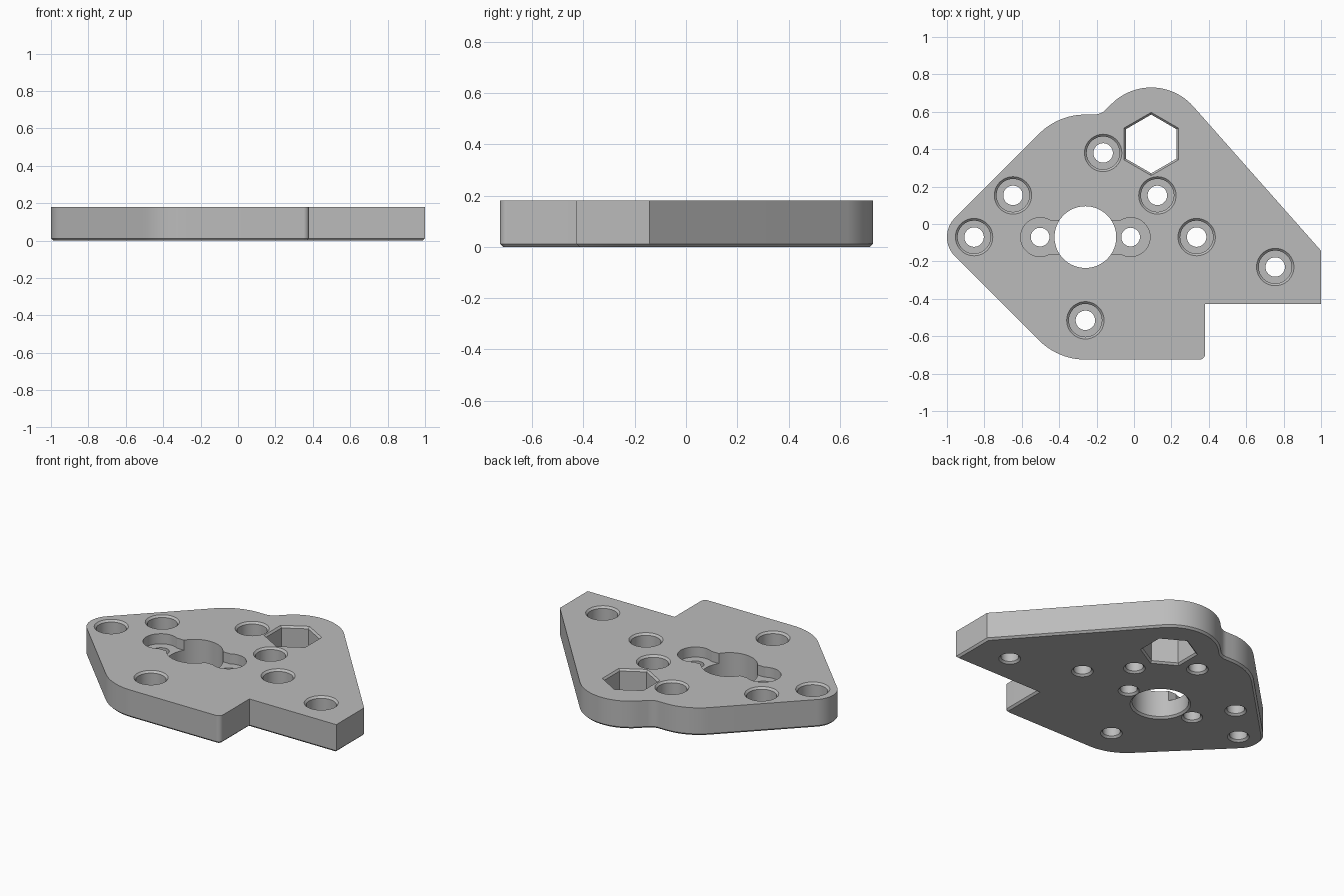
import bpy, bmesh
from math import cos, sin, pi, tau
from mathutils import Vector

default = bpy.data.objects.get("Cube")
if default:
    bpy.data.objects.remove(default)

THICK, CHAMFER = 0.18, 0.012

grey = bpy.data.materials.new("plain grey")
grey.use_nodes = True
grey.diffuse_color = (0.5, 0.5, 0.5, 1)
grey.node_tree.nodes["Principled BSDF"].inputs["Base Color"].default_value = (0.5, 0.5, 0.5, 1)


def make_object(name, bm):
    bmesh.ops.recalc_face_normals(bm, faces=bm.faces)
    mesh = bpy.data.meshes.new(name)
    bm.to_mesh(mesh)
    bm.free()
    mesh.materials.append(grey)
    obj = bpy.data.objects.new(name, mesh)
    bpy.context.collection.objects.link(obj)
    return obj


def rounded(corners):
    """Polygon with each corner (x, y, radius) replaced by a tangent arc."""
    points = []
    for i, (x, y, r) in enumerate(corners):
        p = Vector((x, y))
        if r == 0:
            points.append(p)
            continue
        a = (Vector(corners[i - 1][:2]) - p).normalized()
        b = (Vector(corners[(i + 1) % len(corners)][:2]) - p).normalized()
        half = a.angle(b) / 2
        centre = p + (a + b).normalized() * (r / sin(half))
        start = p + a * (r * cos(half) / sin(half)) - centre
        end = p + b * (r * cos(half) / sin(half)) - centre
        sweep = pi - 2 * half
        steps = max(6, int(sweep * 16))
        for k in range(steps + 1):
            t = k / steps
            points.append(centre + (start * sin((1 - t) * sweep) + end * sin(t * sweep)) / sin(sweep))
    return points


def prism(name, points, z0, z1, chamfer=0):
    bm = bmesh.new()
    base = bm.faces.new([bm.verts.new((p[0], p[1], z0)) for p in points])
    top = bmesh.ops.extrude_face_region(bm, geom=[base], use_keep_orig=True)
    bmesh.ops.translate(bm, vec=(0, 0, z1 - z0),
                        verts=[v for v in top["geom"] if isinstance(v, bmesh.types.BMVert)])
    if chamfer:
        bmesh.ops.bevel(bm, geom=list(base.edges), offset=chamfer, segments=1, affect="EDGES")
    return make_object(name, bm)


def turned(name, centre, profile, sides=48, twist=0.0):
    """Closed solid swept round a vertical axis from (radius, z) pairs."""
    bm = bmesh.new()
    rings = [[bm.verts.new((centre[0] + r * cos(twist + tau * k / sides),
                            centre[1] + r * sin(twist + tau * k / sides), z))
              for k in range(sides)] for r, z in profile]
    for low, high in zip(rings, rings[1:]):
        for k in range(sides):
            n = (k + 1) % sides
            bm.faces.new((low[k], low[n], high[n], high[k]))
    bm.faces.new(rings[0])
    bm.faces.new(rings[-1])
    return make_object(name, bm)


def through(r, upper):
    """Profile of a hole chamfered at the underside, continued by upper."""
    return [(r + 2 * CHAMFER, -CHAMFER), (r, CHAMFER)] + upper


def flared(r):
    """Wall ending in a chamfer at the top face."""
    return [(r, THICK - CHAMFER), (r + 2 * CHAMFER, THICK + CHAMFER)]


# Plate outline with its step and rounded lobes
plate = prism("mounting_plate", rounded([
    (1, -0.143, 0), (1, -0.427, 0), (0.38, -0.427, 0), (0.38, -0.725, 0.03),
    (-0.405, -0.725, 0.35), (-1.06, -0.07, 0.145), (-0.405, 0.585, 0.35),
    (-0.177, 0.585, 0.09), (0.1055, 0.8675, 0.30)]), 0, THICK, CHAMFER)

cutters = []

# Counterbored screw holes
BORE_FLOOR = 0.08
for x, y in [(-0.855, -0.07), (-0.647, 0.153), (-0.165, 0.38), (0.125, 0.153),
             (0.335, -0.07), (0.755, -0.23), (-0.26, -0.515)]:
    cutters.append(turned("screw_cutter", (x, y), through(
        0.052, [(0.052, BORE_FLOOR), (0.088, BORE_FLOOR)] + flared(0.088))))

# Hexagonal opening
cutters.append(turned("hex_cutter", (0.092, 0.428), through(0.157, flared(0.157)), 6, pi / 6))

# Central opening with a shallow recess on each side
AXIS = (-0.26, -0.07)
cutters.append(turned("centre_cutter", AXIS, through(0.165, [(0.165, THICK + 0.02)]), 96))
RECESS = 0.115
for side in (-1, 1):
    x = AXIS[0] + side * 0.242
    cutters.append(turned("recess_cutter", (x, AXIS[1]), through(
        0.05, [(0.05, RECESS), (0.104, RECESS), (0.104, THICK + 0.02)])))
    neck = [(x, -0.09), (AXIS[0], -0.09), (AXIS[0], 0.09), (x, 0.09)]
    cutters.append(prism("neck_cutter", [(px, AXIS[1] + py) for px, py in neck],
                         RECESS, THICK + 0.03))

for cutter in cutters:
    cutter.hide_render = True
    cut = plate.modifiers.new("cut", "BOOLEAN")
    cut.operation = "DIFFERENCE"
    cut.solver = "EXACT"
    cut.object = cutter

# Bake the cuts, then drop the cutters
graph = bpy.context.evaluated_depsgraph_get()
baked = bpy.data.meshes.new_from_object(plate.evaluated_get(graph))
plate.modifiers.clear()
plate.data = baked
for cutter in cutters:
    bpy.data.objects.remove(cutter)
baked.materials.clear()
baked.materials.append(grey)
for face in baked.polygons:
    face.material_index = 0

bpy.ops.object.select_all(action="DESELECT")
plate.select_set(True)
bpy.context.view_layer.objects.active = plate
bpy.ops.object.shade_smooth_by_angle(angle=pi / 6)
